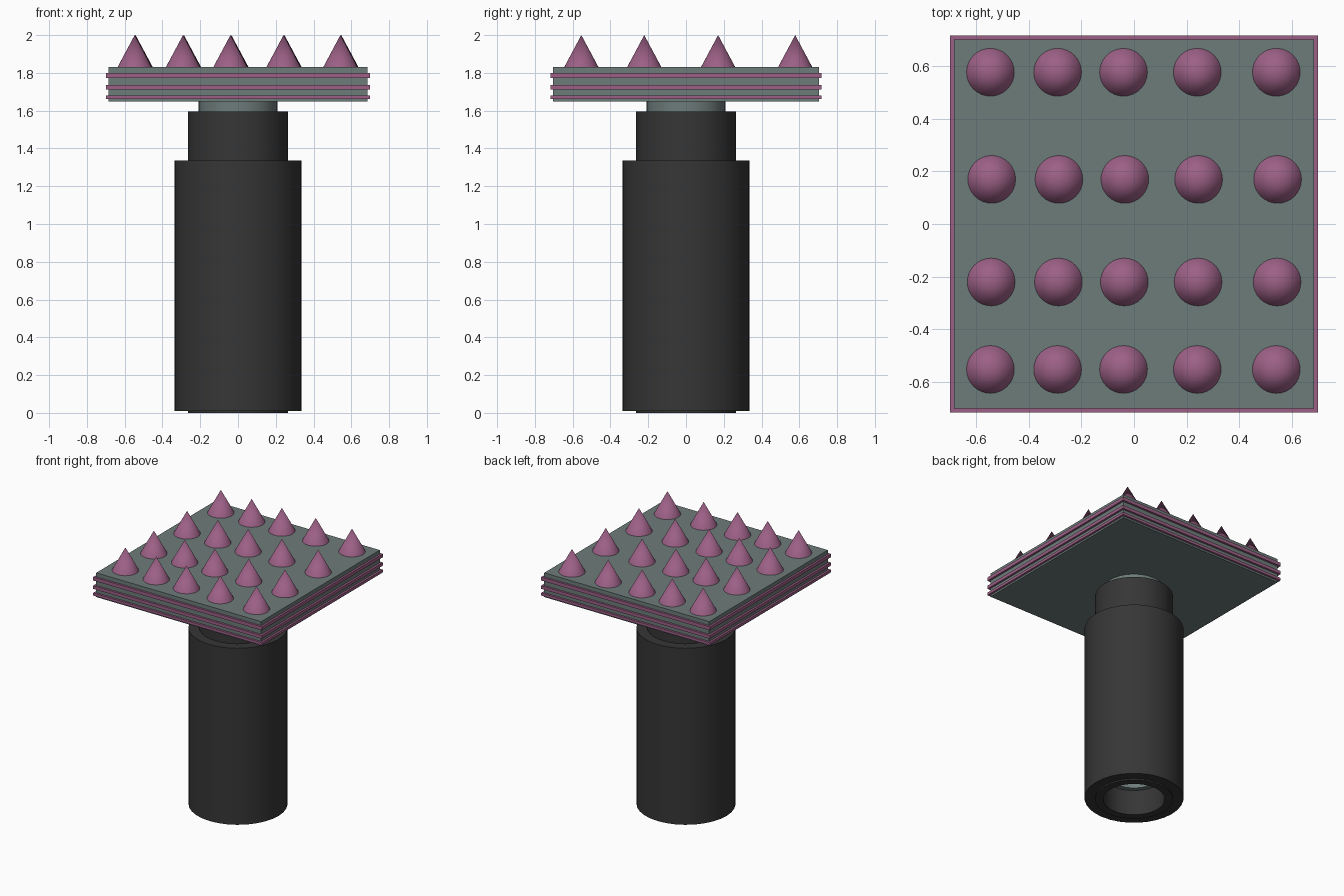
import bpy, bmesh, math

if "Cube" in bpy.data.objects:
    bpy.data.objects.remove(bpy.data.objects["Cube"])


def material(name, rgb):
    lin = [(c / 255 / 12.92 if c / 255 <= 0.04045 else ((c / 255 + 0.055) / 1.055) ** 2.4) for c in rgb]
    m = bpy.data.materials.new(name)
    m.diffuse_color = (*lin, 1)
    m.use_nodes = True
    m.node_tree.nodes["Principled BSDF"].inputs["Base Color"].default_value = m.diffuse_color
    return m


BLACK = material("black", (54, 54, 54))
GREY = material("grey green", (109, 124, 122))
PLUM = material("plum", (156, 96, 134))


def finish(name, bm, mat, smooth=True):
    bmesh.ops.recalc_face_normals(bm, faces=bm.faces)
    me = bpy.data.meshes.new(name)
    bm.to_mesh(me)
    bm.free()
    me.materials.append(mat)
    ob = bpy.data.objects.new(name, me)
    bpy.context.collection.objects.link(ob)
    if smooth:
        bpy.ops.object.select_all(action='DESELECT')
        ob.select_set(True)
        bpy.context.view_layer.objects.active = ob
        bpy.ops.object.shade_smooth_by_angle(angle=math.radians(35))
    return ob


def tube(name, r_out, r_in, z0, z1, mat, seg=32):
    # Rectangular wall section turned round the z axis
    bm = bmesh.new()
    rings = []
    for r, z in ((r_out, z0), (r_out, z1), (r_in, z1), (r_in, z0)):
        rings.append([bm.verts.new((r * math.cos(math.tau * i / seg),
                                    r * math.sin(math.tau * i / seg), z)) for i in range(seg)])
    for k in range(4):
        a, b = rings[k], rings[(k + 1) % 4]
        for i in range(seg):
            j = (i + 1) % seg
            bm.faces.new((a[i], a[j], b[j], b[i]))
    return finish(name, bm, mat)


def slab(name, hx, hy, z0, z1, mat):
    bm = bmesh.new()
    bmesh.ops.create_cube(bm, size=1)
    for v in bm.verts:
        v.co = (v.co.x * 2 * hx, v.co.y * 2 * hy, z0 if v.co.z < 0 else z1)
    return finish(name, bm, mat, smooth=False)


# Nested handle tubes
tube("handle_grip", 0.337, 0.265, 0.01, 1.335, BLACK)
tube("handle_sleeve", 0.265, 0.21, 0.0, 1.595, BLACK)
tube("handle_core", 0.21, 0.175, 0.19, 1.65, GREY)

# Square head with three projecting bands
slab("head_plate", 0.685, 0.703, 1.648, 1.83, GREY)
for i, (z0, z1) in enumerate(((1.661, 1.681), (1.711, 1.735), (1.774, 1.80))):
    slab(f"head_band_{i + 1}", 0.70, 0.718, z0, z1, PLUM)

# Spikes in four rows of five, each row shifted slightly
for row, (y, dx) in enumerate(((0.578, 0), (0.17, 0.005), (-0.221, 0.003), (-0.554, 0))):
    for col, x in enumerate((-0.547, -0.291, -0.04, 0.241, 0.542)):
        bm = bmesh.new()
        bmesh.ops.create_cone(bm, cap_ends=True, segments=32, radius1=0.092, radius2=0, depth=0.172)
        ob = finish(f"spike_{row + 1}_{col + 1}", bm, PLUM)
        ob.location = (x + dx, y, 1.914)
